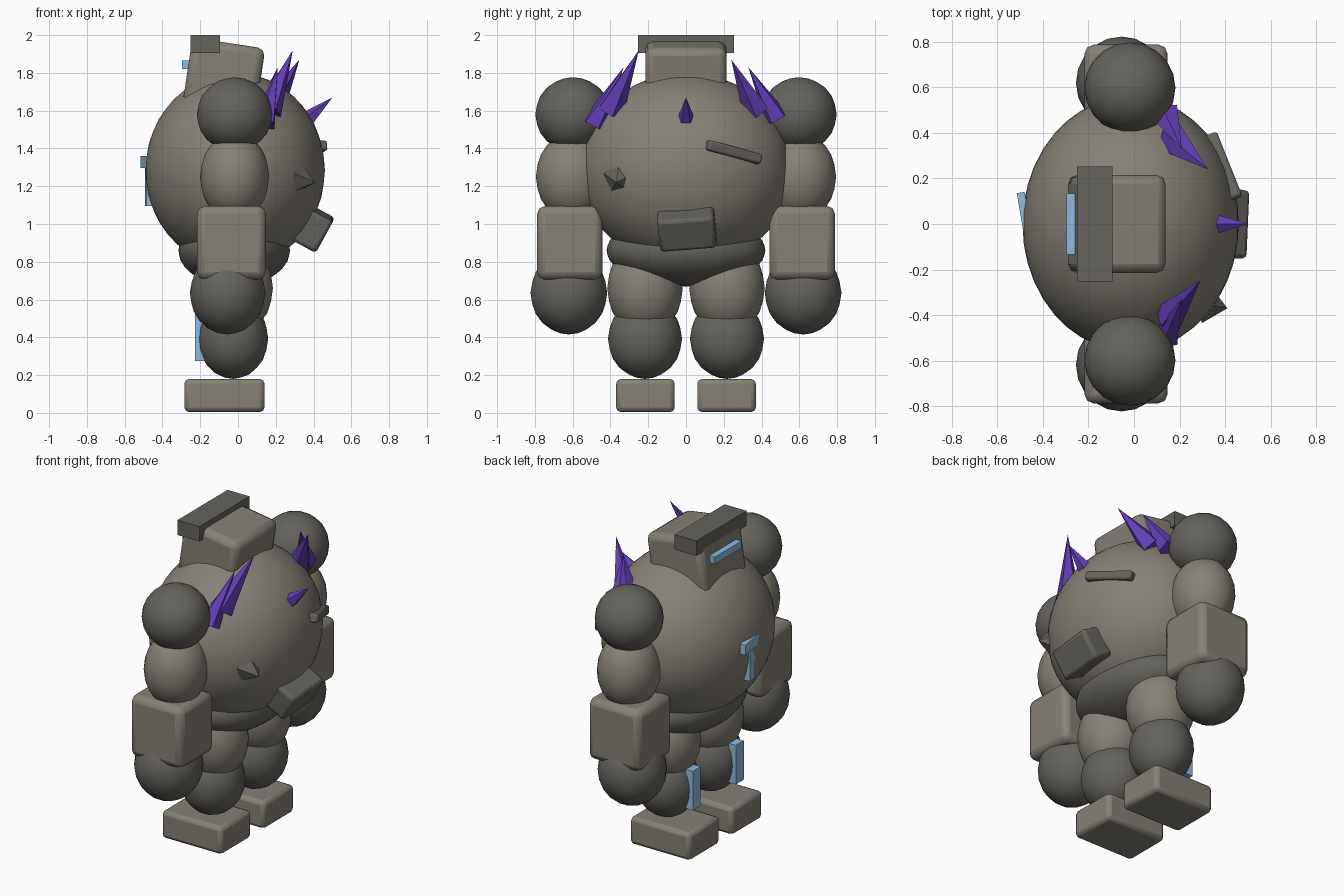
import bpy
from math import radians
from mathutils import Vector, Matrix

if "Cube" in bpy.data.objects:
    bpy.data.objects.remove(bpy.data.objects["Cube"])


def material(name, rgb):
    m = bpy.data.materials.new(name)
    m.diffuse_color = (*rgb, 1)
    m.use_nodes = True
    m.node_tree.nodes["Principled BSDF"].inputs["Base Color"].default_value = m.diffuse_color
    return m


STONE = material("stone", (0.24, 0.22, 0.185))
DARK = material("dark_stone", (0.13, 0.125, 0.11))
GLOW = material("pale_blue", (0.27, 0.50, 0.75))
PURPLE = material("purple_crystal", (0.13, 0.05, 0.48))


def finish(name, mat, smooth=False):
    ob = bpy.context.object
    ob.name = name
    ob.data.materials.append(mat)
    if smooth:
        bpy.ops.object.shade_smooth()
    return ob


def ball(name, loc, radii, mat, sub=3):
    bpy.ops.mesh.primitive_ico_sphere_add(subdivisions=sub, radius=1, location=loc)
    bpy.context.object.scale = radii
    bpy.ops.object.transform_apply(location=False, rotation=False, scale=True)
    return finish(name, mat, True)


def box(name, loc, size, mat, rot=(0, 0, 0), bevel=0.0):
    bpy.ops.mesh.primitive_cube_add(size=1, location=loc, rotation=rot)
    bpy.context.object.scale = size
    bpy.ops.object.transform_apply(location=False, rotation=False, scale=True)
    ob = finish(name, mat)
    if bevel:
        b = ob.modifiers.new("bevel", "BEVEL")
        b.width, b.segments = bevel, 2
        bpy.ops.object.shade_smooth_by_angle(angle=radians(30))
    return ob


def spike(name, base, tip, r, mat=PURPLE):
    base, tip = Vector(base), Vector(tip)
    d = tip - base
    bpy.ops.mesh.primitive_cone_add(vertices=5, radius1=r, radius2=0, depth=d.length)
    ob = finish(name, mat)
    ob.matrix_world = Matrix.Translation((base + tip) / 2) @ d.to_track_quat('Z', 'Y').to_matrix().to_4x4()
    return ob


# Torso and pelvis
ball("body", (-0.015, 0, 1.285), (0.475, 0.56, 0.515), STONE, 4)
ball("pelvis", (-0.02, 0, 0.86), (0.295, 0.42, 0.19), DARK, 4)

# Head, brow slab and visor (the creature faces -x)
box("head", (-0.075, 0, 1.78), (0.39, 0.43, 0.36), STONE, (0, 0.15, 0), 0.04)
box("brow", (-0.173, 0, 1.952), (0.155, 0.506, 0.095), DARK)
box("eye_visor", (-0.275, 0, 1.842), (0.045, 0.27, 0.045), GLOW)

# Arms and legs, mirrored in y
for side, s in (("right", -1), ("left", 1)):
    ball(side + "_shoulder", (-0.018, s * 0.598, 1.58), (0.2, 0.2, 0.197), DARK)
    ball(side + "_upper_arm", (-0.018, s * 0.6, 1.25), (0.183, 0.195, 0.235), STONE)
    box(side + "_forearm", (-0.035, s * 0.615, 0.9), (0.365, 0.345, 0.39), STONE, bevel=0.04)
    ball(side + "_hand", (-0.055, s * 0.62, 0.635), (0.2, 0.203, 0.22), DARK)
    ball(side + "_thigh", (-0.015, s * 0.217, 0.66), (0.2, 0.2, 0.25), STONE)
    ball(side + "_shin", (-0.025, s * 0.217, 0.392), (0.185, 0.196, 0.212), DARK)
    box(side + "_foot", (-0.072, s * 0.215, 0.092), (0.425, 0.31, 0.175), STONE, bevel=0.025)
    box(side + "_shin_mark", (-0.203, s * 0.217, 0.40), (0.05, 0.08, 0.25), GLOW)

# Chest mark: crossbar and stem, slightly turned
box("chest_mark_bar", (-0.474, 0, 1.328), (0.035, 0.28, 0.065), GLOW, (0, 0, 0.17))
box("chest_mark_stem", (-0.467, 0.03, 1.2), (0.045, 0.065, 0.21), GLOW, (0, 0, 0.12))

# Crystals on both shoulders and the back
spike("right_crystal_tall", (0.16, -0.40, 1.60), (0.29, -0.25, 1.92), 0.075)
spike("right_crystal_short", (0.14, -0.49, 1.53), (0.21, -0.33, 1.83), 0.065)
spike("left_crystal_tall", (0.17, 0.37, 1.60), (0.325, 0.24, 1.87), 0.075)
spike("left_crystal_short", (0.14, 0.48, 1.56), (0.21, 0.33, 1.83), 0.065)
spike("back_crystal", (0.37, 0, 1.555), (0.5, 0, 1.67), 0.045)

# Rock chunks set into the back
box("back_slab", (0.388, 0.005, 0.98), (0.17, 0.3, 0.19), DARK, (0.09, 0.5, 0), 0.02)
box("back_ridge", (0.385, 0.25, 1.38), (0.075, 0.31, 0.055), DARK, (-0.25, 0, 0.38), 0.012)
spike("back_chunk", (0.31, -0.35, 1.24), (0.41, -0.37, 1.22), 0.09, DARK)
